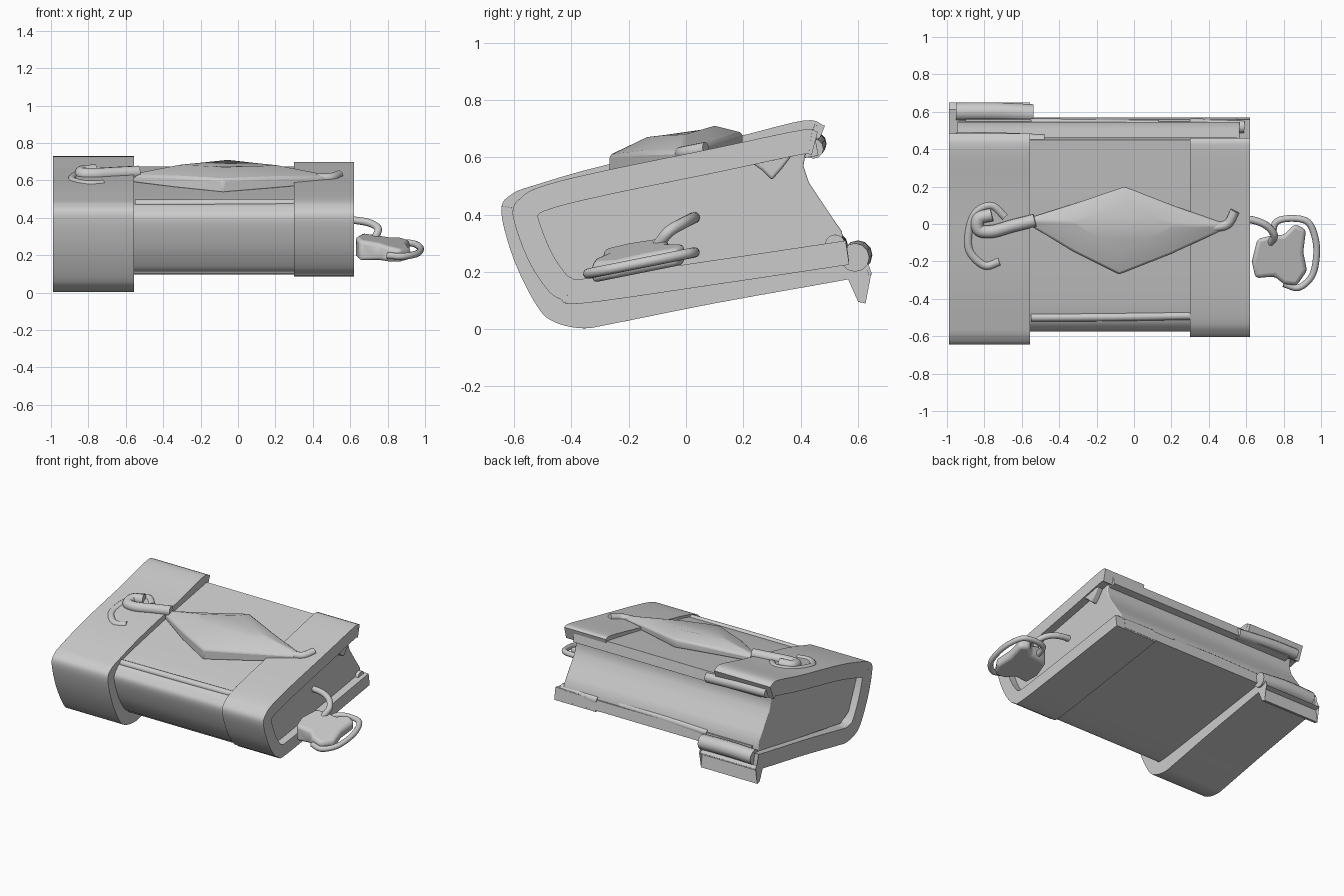
import bpy, bmesh
from mathutils import Vector, geometry

if "Cube" in bpy.data.objects:
    bpy.data.objects.remove(bpy.data.objects["Cube"])


def finish(name, bm, bevel=0.0, segs=3, angle=0.7):
    bmesh.ops.recalc_face_normals(bm, faces=bm.faces)
    me = bpy.data.meshes.new(name)
    bm.to_mesh(me)
    bm.free()
    ob = bpy.data.objects.new(name, me)
    bpy.context.collection.objects.link(ob)
    bpy.ops.object.select_all(action='DESELECT')
    bpy.context.view_layer.objects.active = ob
    ob.select_set(True)
    if bevel:
        m = ob.modifiers.new("bevel", 'BEVEL')
        m.width, m.segments, m.angle_limit = bevel, segs, angle
        m.limit_method = 'ANGLE'
    bpy.ops.object.shade_smooth_by_angle(angle=0.8)
    return ob


def smooth_path(pts, n=5):
    """Catmull-Rom style resampling."""
    p = [Vector(q) for q in pts]
    p = [2 * p[0] - p[1]] + p + [2 * p[-1] - p[-2]]
    out = []
    for i in range(1, len(p) - 2):
        a, b, c, d = p[i - 1:i + 3]
        for k in range(n):
            t = k / n
            out.append(0.5 * (2 * b + (c - a) * t + (2 * a - 5 * b + 4 * c - d) * t * t
                              + (3 * b - a - 3 * c + d) * t ** 3))
    return out + [p[-2]]


def wrap(name, path, t, x0, x1, bevel):
    """C-shaped shell: a (y, z) outer path thickened inwards, running from x0 to x1."""
    pts = smooth_path(path)
    bm = bmesh.new()
    rings = []
    for i, p in enumerate(pts):
        d = (pts[min(i + 1, len(pts) - 1)] - pts[max(i - 1, 0)]).normalized()
        q = p + Vector((-d.y, d.x)) * t
        rings.append([bm.verts.new(v) for v in
                      ((x0, *p), (x1, *p), (x1, *q), (x0, *q))])
    for a, b in zip(rings, rings[1:]):
        for k in range(4):
            j = (k + 1) % 4
            bm.faces.new((a[k], a[j], b[j], b[k]))
    bm.faces.new(rings[0])
    bm.faces.new(rings[-1])
    return finish(name, bm, bevel, 4)


def prism(name, outline, lo, hi, bevel):
    """Closed outline with bottom and top given by mapping functions."""
    bm = bmesh.new()
    a = [bm.verts.new(lo(*p)) for p in outline]
    b = [bm.verts.new(hi(*p)) for p in outline]
    n = len(a)
    for i in range(n):
        bm.faces.new((a[i], a[(i + 1) % n], b[(i + 1) % n], b[i]))
    bm.faces.new(a)
    bm.faces.new(b)
    return finish(name, bm, bevel)


def tube(name, pts, r, closed=False):
    """Round tube through the points."""
    cu = bpy.data.curves.new(name, 'CURVE')
    cu.dimensions = '3D'
    cu.bevel_depth, cu.bevel_resolution, cu.use_fill_caps = r, 4, True
    path = smooth_path(pts, 6)
    s = cu.splines.new('POLY')
    s.points.add(len(path) - 1)
    for sp, p in zip(s.points, path):
        sp.co = (*p, 1)
    s.use_cyclic_u = closed
    s.use_smooth = True
    ob = bpy.data.objects.new(name, cu)
    bpy.context.collection.objects.link(ob)
    bpy.ops.object.select_all(action='DESELECT')
    bpy.context.view_layer.objects.active = ob
    ob.select_set(True)
    bpy.ops.object.convert(target='MESH')


def top(y):
    return 0.595 + 0.2 * y


# cover: middle shell and the two thicker end bands
cover = [(0.45, 0.675), (0.1, 0.612), (-0.3, 0.532), (-0.49, 0.485), (-0.555, 0.44), (-0.575, 0.385),
         (-0.53, 0.25), (-0.47, 0.15), (-0.43, 0.115), (-0.36, 0.1), (0.1, 0.165), (0.57, 0.235)]
right = [(0.46, 0.69), (0.4, 0.695), (0.1, 0.632), (-0.3, 0.55), (-0.5, 0.5), (-0.575, 0.46), (-0.605, 0.4),
         (-0.555, 0.25), (-0.49, 0.145), (-0.44, 0.105), (-0.36, 0.09), (0.1, 0.155), (0.57, 0.225)]
left = [(0.485, 0.71), (0.41, 0.728), (0.15, 0.665), (-0.28, 0.573), (-0.52, 0.505), (-0.61, 0.47),
        (-0.645, 0.41), (-0.6, 0.24), (-0.52, 0.08), (-0.46, 0.025), (-0.36, 0.003), (-0.25, 0.02),
        (0.1, 0.09), (0.6, 0.18), (0.64, 0.195)]
wrap("cover", cover, 0.07, -0.9, 0.55, 0.015)
wrap("right_band", right, 0.085, 0.3, 0.62, 0.03)
wrap("left_band", left, 0.105, -0.99, -0.555, 0.035)

# page block with hollow fore edge
pages = [(0.42, 0.63), (0.41, 0.57), (0.43, 0.51), (0.47, 0.45), (0.51, 0.39), (0.545, 0.34), (0.55, 0.27),
         (-0.36, 0.12), (-0.45, 0.17), (-0.54, 0.38), (-0.5, 0.46)]
prism("pages", pages, lambda y, z: (-0.945, y, z), lambda y, z: (0.565, y, z), 0.006)

# raised seams, back edge lips and corner pieces
tube("spine_ridge", [(-0.55, -0.5, 0.475), (-0.1, -0.497, 0.478), (0.3, -0.49, 0.478)], 0.022)
tube("lower_edge_lip", [(-0.55, 0.54, 0.295), (-0.2, 0.535, 0.305), (0.13, 0.53, 0.305)], 0.025)
tube("left_upper_corner", [(-0.95, 0.455, 0.65), (-0.75, 0.455, 0.645), (-0.48, 0.445, 0.63)], 0.035)
tube("left_lower_corner", [(-0.95, 0.6, 0.255), (-0.75, 0.6, 0.26), (-0.54, 0.59, 0.25)], 0.05)
tube("right_lower_corner", [(0.3, 0.53, 0.29), (0.45, 0.525, 0.295), (0.59, 0.52, 0.295)], 0.035)
prism("corner_fold", [(0.2, 0.6), (0.265, 0.555), (0.3, 0.52), (0.335, 0.56), (0.38, 0.62)],
      lambda y, z: (0.56, y, z), lambda y, z: (0.61, y, z), 0.01)

# diamond plate on the front board
bm = bmesh.new()
rim = [(-0.6, 0.02, 0.03), (-0.3, 0.115, 0.04), (-0.05, 0.2, 0.05), (0.22, 0.095, 0.04), (0.52, -0.01, 0.03),
       (0.2, -0.16, 0.055), (-0.08, -0.27, 0.065), (-0.33, -0.145, 0.055)]
rows = [[bm.verts.new((x, y, top(y) - 0.01)) for x, y, h in rim],
        [bm.verts.new((x, y, top(y) + h)) for x, y, h in rim],
        [bm.verts.new((-0.06 + 0.5 * (x + 0.06), y * 0.5, top(y * 0.5) + h * 0.5 + 0.07)) for x, y, h in rim]]
for a, b in zip(rows, rows[1:]):
    for i in range(8):
        j = (i + 1) % 8
        bm.faces.new((a[i], a[j], b[j], b[i]))
bm.faces.new(rows[0])
bm.faces.new(rows[2])
finish("diamond_plate", bm, 0.012, 2, 0.5)

# strap ends and hook on the left band


def on_top(pts, h):
    return [(x, y, top(y) + h) for x, y in pts]


tube("strap_hook", on_top([(-0.72, -0.2), (-0.8, -0.22), (-0.88, -0.14), (-0.88, -0.02), (-0.84, 0.07),
                           (-0.76, 0.1), (-0.69, 0.04)], 0.025), 0.024)
tube("strap_left", on_top([(-0.76, 0.05), (-0.83, 0.03), (-0.83, -0.03), (-0.76, -0.04), (-0.65, -0.01),
                           (-0.53, 0.02)], 0.045), 0.035)
tube("strap_right", on_top([(0.42, -0.02), (0.5, 0.0), (0.54, 0.07)], 0.02), 0.025)

# hanging tag, its ring and its cord


def tag_z(x, y):
    return 0.262 + 0.2 * y


tag = [(0.63, -0.2), (0.66, -0.08), (0.74, -0.06), (0.8, -0.06), (0.86, 0.0), (0.92, -0.03), (0.905, -0.15),
       (0.925, -0.25), (0.87, -0.33), (0.8, -0.32), (0.75, -0.28), (0.65, -0.29)]
prism("tag", tag, lambda x, y: (x, y, tag_z(x, y) - 0.035),
      lambda x, y: (x, y, tag_z(x, y) + 0.05 + 0.18 * max(0, 0.8 - x) - 0.2 * max(0, x - 0.8)), 0.02)
ring = [(0.74, -0.06), (0.76, 0.01), (0.84, 0.03), (0.93, 0.01), (0.97, -0.08), (0.975, -0.18),
        (0.95, -0.28), (0.88, -0.34), (0.8, -0.32)]
tube("tag_ring", [(x, y, tag_z(x, y)) for x, y in ring], 0.018)
tube("tag_cord", [(0.55, 0.03), (0.64, 0.02), (0.71, -0.01), (0.75, -0.06), (0.73, -0.1)]
     and [(0.55, 0.03, 0.39), (0.64, 0.02, 0.385), (0.71, -0.01, 0.37), (0.75, -0.06, 0.34),
          (0.73, -0.1, 0.29)], 0.02)
